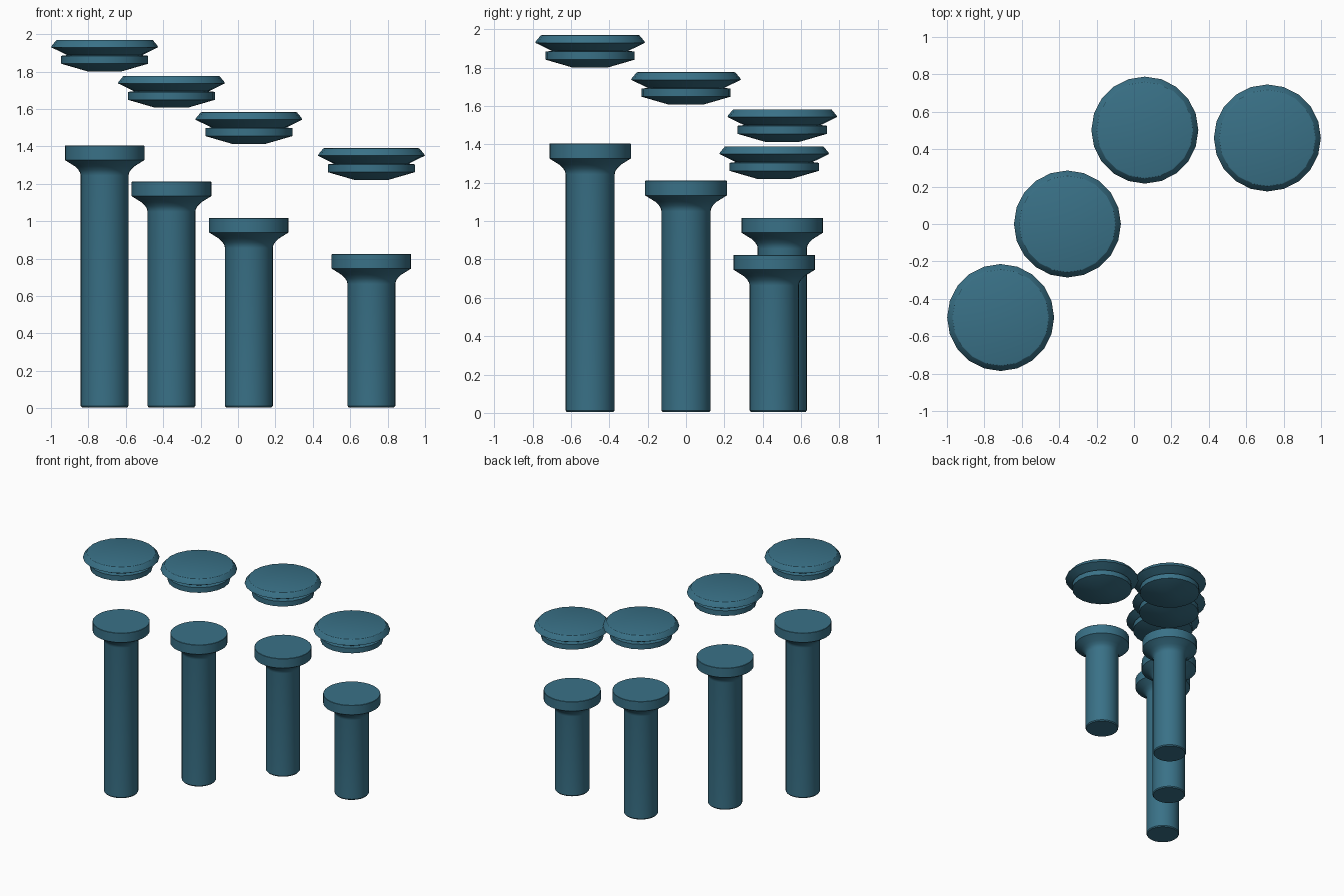
import bpy, bmesh, math

if "Cube" in bpy.data.objects:
    bpy.data.objects.remove(bpy.data.objects["Cube"])

# single muted teal colour
teal = bpy.data.materials.new("muted teal")
teal.diffuse_color = (0.041, 0.165, 0.242, 1)
teal.use_nodes = True
teal.node_tree.nodes["Principled BSDF"].inputs["Base Color"].default_value = teal.diffuse_color


def lathe(name, profile, sides, x, y, z=0.0):
    """Closed solid of revolution from (radius, height) points, bottom to top."""
    bm = bmesh.new()
    rings = []
    for r, h in profile:
        rings.append([bm.verts.new((r * math.cos(2 * math.pi * i / sides),
                                    r * math.sin(2 * math.pi * i / sides), h))
                      for i in range(sides)])
    for a, b in zip(rings, rings[1:]):
        for i in range(sides):
            j = (i + 1) % sides
            bm.faces.new((a[i], a[j], b[j], b[i]))
    bm.faces.new(rings[0][::-1])
    bm.faces.new(rings[-1])
    mesh = bpy.data.meshes.new(name)
    bm.to_mesh(mesh)
    bm.free()
    mesh.materials.append(teal)
    ob = bpy.data.objects.new(name, mesh)
    ob.location = (x, y, z)
    bpy.context.collection.objects.link(ob)
    bpy.ops.object.select_all(action='DESELECT')
    ob.select_set(True)
    bpy.context.view_layer.objects.active = ob
    bpy.ops.object.shade_smooth_by_angle(angle=math.radians(30))
    return ob


# floating cap: tapered base, neck, groove, bevelled rim
CAP = [(0.088, 0.0), (0.2325, 0.042), (0.2325, 0.084), (0.20, 0.088),
       (0.286, 0.13), (0.282, 0.139), (0.258, 0.168), (0.252, 0.17)]

# four stepped pillars: x, y, pillar height
PILLARS = [(-0.713, -0.50, 1.404), (-0.356, 0.0, 1.211),
           (0.058, 0.502, 1.017), (0.713, 0.46, 0.824)]

for n, (x, y, h) in enumerate(PILLARS, 1):
    # shaft with chamfered foot, flared neck and flat head
    shaft = [(0.122, 0.005), (0.128, 0.013), (0.128, h - 0.16),
             (0.131, h - 0.145), (0.140, h - 0.13), (0.160, h - 0.11),
             (0.213, h - 0.077), (0.213, h - 0.002), (0.211, h)]
    lathe(f"pillar_{n}", shaft, 32, x, y)
    lathe(f"floating_cap_{n}", CAP, 20, x, y, h + 0.396)
